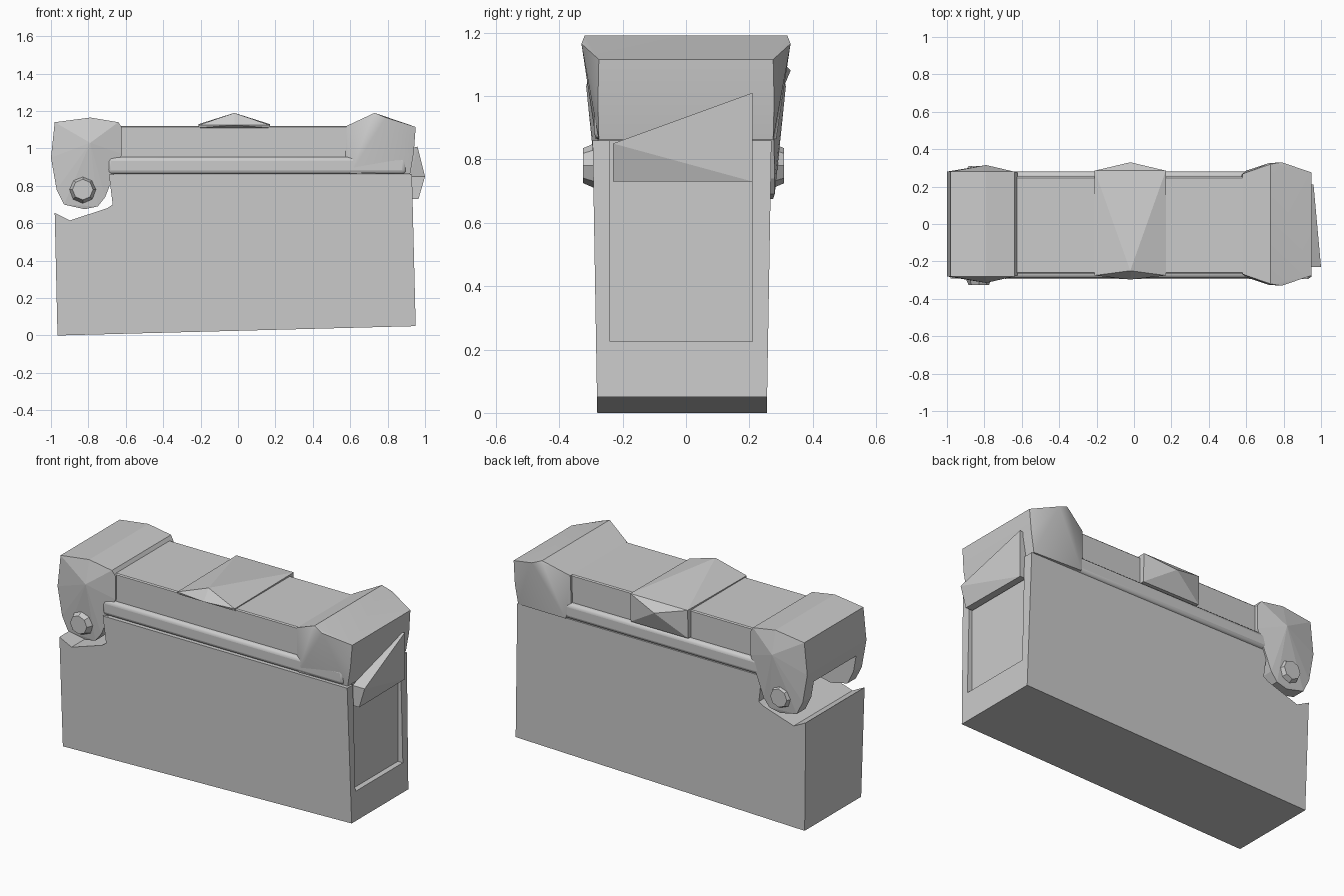
import bpy, bmesh
from math import radians
from mathutils import Matrix

if "Cube" in bpy.data.objects:
    bpy.data.objects.remove(bpy.data.objects["Cube"])


def finish(name, bm, bevel=0, segs=2, smooth=False):
    bmesh.ops.recalc_face_normals(bm, faces=bm.faces)
    me = bpy.data.meshes.new(name)
    bm.to_mesh(me)
    bm.free()
    ob = bpy.data.objects.new(name, me)
    bpy.context.collection.objects.link(ob)
    if bevel:
        m = ob.modifiers.new("Bevel", 'BEVEL')
        m.width, m.segments, m.limit_method = bevel, segs, 'ANGLE'
    if smooth:
        bpy.ops.object.select_all(action='DESELECT')
        ob.select_set(True)
        bpy.context.view_layer.objects.active = ob
        bpy.ops.object.shade_smooth_by_angle(angle=radians(35))
    return ob


def hull(name, pts, **kw):
    bm = bmesh.new()
    for p in pts:
        bm.verts.new(p)
    res = bmesh.ops.convex_hull(bm, input=bm.verts)
    junk = {v for v in res["geom_interior"] if isinstance(v, bmesh.types.BMVert)}
    bmesh.ops.delete(bm, geom=list(junk), context='VERTS')
    bmesh.ops.dissolve_limit(bm, angle_limit=radians(1), verts=bm.verts, edges=bm.edges)
    return finish(name, bm, **kw)


def box(name, lo, hi, **kw):
    return hull(name, [(x, y, z) for x in (lo[0], hi[0])
                       for y in (lo[1], hi[1]) for z in (lo[2], hi[2])], **kw)


def both_sides(pts):
    return [(x, s * y, z) for x, y, z in pts for s in (-1, 1)]


def cut(ob, cutter):
    m = ob.modifiers.new("Cut", 'BOOLEAN')
    m.operation, m.object, m.solver = 'DIFFERENCE', cutter, 'EXACT'
    cutter.hide_render = True
    cutter.hide_set(True)


# Case body: side profile with hinge notch, slightly wider towards the top
profile = [(-.965, 0), (.95, .05), (.93, .86), (-.69, .86),
           (-.67, .70), (-.70, .68), (-.90, .615), (-.98, .655)]
bm = bmesh.new()
front = [bm.verts.new((x, -.28 - .017 * z, z)) for x, z in profile]
back = [bm.verts.new((x, .255 + .017 * z, z)) for x, z in profile]
bm.faces.new(front)
bm.faces.new(back[::-1])
for i in range(len(profile)):
    j = (i + 1) % len(profile)
    bm.faces.new((front[j], front[i], back[i], back[j]))
body = finish("case_body", bm)
# Recessed panel in the right end, open at the top
cut(body, box("end_panel_cutter", (.913, -.24, .225), (1.1, .21, 1.0)))

# Lid: rounded lower rail and narrower upper bar
box("lid_rail", (-.70, -.29, .862), (.90, .28, .955), bevel=.022, segs=3, smooth=True)
box("lid_bar", (-.66, -.265, .90), (.75, .253, 1.12), bevel=.006, segs=1)

# Flared lid end on the right
hull("lid_flared_end", both_sides([
    (.58, .268, 1.12), (.575, .265, .95), (.60, .285, .865), (.92, .275, .862),
    (.72, .325, 1.175), (.73, .32, 1.19), (.79, .33, 1.165), (.95, .275, 1.115),
    (.94, .278, .98)]), smooth=True)

# Hinge head on the left, split into two ears below
head = hull("hinge_head", both_sides([
    (-.98, .28, 1.14), (-.79, .28, 1.165), (-.64, .28, 1.14), (-.62, .275, 1.11),
    (-.62, .275, .97), (-.71, .28, .74), (-.75, .28, .69), (-.82, .275, .675),
    (-.93, .28, .70), (-.97, .28, .78), (-1.0, .28, .95), (-.79, .315, 1.03)]))
cut(head, box("hinge_gap_cutter", (-1.2, -.2, .5), (-.5, .2, .88)))

# Eight-sided hinge pins
for side, y in ((-1, -.29), (1, .275)):
    bm = bmesh.new()
    bmesh.ops.create_cone(bm, cap_ends=True, segments=8, radius1=.085,
                          radius2=.055, depth=.07)
    bm.transform(Matrix.Translation((-.83, y, .78)) @ Matrix.Rotation(-side * radians(90), 4, 'X'))
    finish("hinge_pin_front" if side < 0 else "hinge_pin_back", bm)

# Faceted clasp folded over the lid and down its back
hull("lid_clasp", [(-.02, -.25, 1.19), (-.02, -.297, 1.125)]
     + [(x, y, z) for x in (-.21, .17) for y, z in
        ((-.275, 1.125), (-.27, 1.11), (.285, 1.13), (.28, .96), (.24, .96))]
     + [(-.02, .33, 1.08)])

# Wedge latch on the right end
hull("end_latch", [(1.0, -.23, .85), (.96, .21, 1.01), (.96, .21, .73), (.965, -.23, .73),
                   (.92, -.23, .73), (.92, .21, .73), (.92, .21, 1.0), (.92, -.23, .85)])
